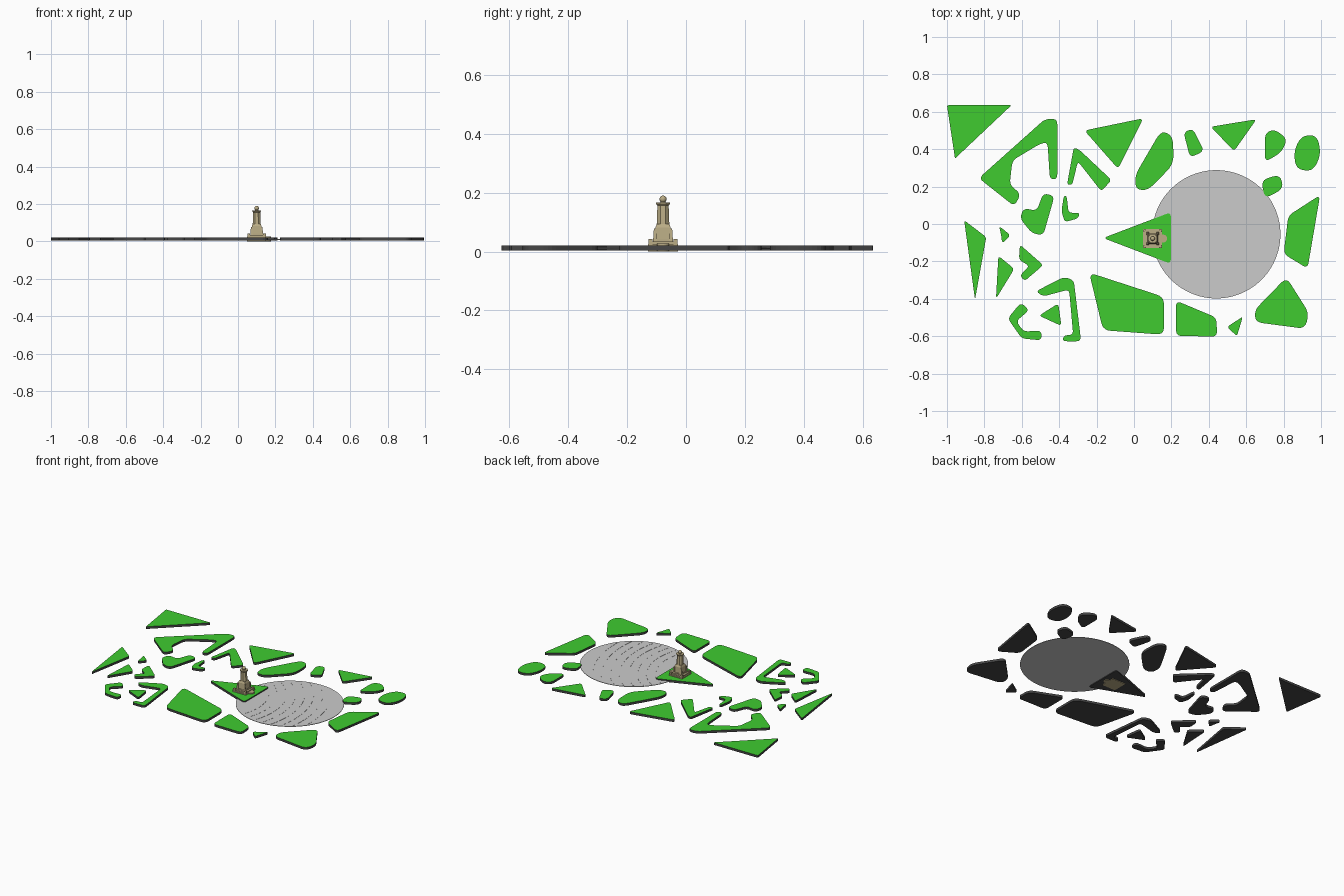
import bpy, bmesh, math
from mathutils import Vector

if "Cube" in bpy.data.objects:
    bpy.data.objects.remove(bpy.data.objects["Cube"])


def material(name, rgb):
    m = bpy.data.materials.new(name)
    m.diffuse_color = (*rgb, 1)
    m.use_nodes = True
    m.node_tree.nodes["Principled BSDF"].inputs["Base Color"].default_value = m.diffuse_color
    return m


GRASS = material("grass", (0.05, 0.60, 0.03))
SOIL = material("soil", (0.06, 0.06, 0.06))
STONE = material("stone", (0.50, 0.42, 0.24))


def finish(name, bm, mats=()):
    bmesh.ops.recalc_face_normals(bm, faces=bm.faces[:])
    me = bpy.data.meshes.new(name)
    bm.to_mesh(me)
    bm.free()
    for m in mats:
        me.materials.append(m)
    ob = bpy.data.objects.new(name, me)
    bpy.context.collection.objects.link(ob)
    return ob


def rounded(pts, r, n=5):
    """Round every corner of a closed outline with a short curve."""
    out = []
    for i, p in enumerate(pts):
        p, a, b = Vector(p), Vector(pts[i - 1]), Vector(pts[(i + 1) % len(pts)])
        s = p + (a - p).normalized() * min(r, (a - p).length * 0.45)
        e = p + (b - p).normalized() * min(r, (b - p).length * 0.45)
        for k in range(n + 1):
            t = k / n
            out.append(s * (1 - t) ** 2 + p * 2 * t * (1 - t) + e * t * t)
    return out


def slab(bm, outline, z0, z1):
    """Extrude an outline; the top face gets slot 0, the rest slot 1."""
    lo = [bm.verts.new((p[0], p[1], z0)) for p in outline]
    hi = [bm.verts.new((p[0], p[1], z1)) for p in outline]
    n = len(lo)
    bm.faces.new(lo[::-1]).material_index = 1
    bm.faces.new(hi).material_index = 0
    for i in range(n):
        j = (i + 1) % n
        bm.faces.new((lo[i], lo[j], hi[j], hi[i])).material_index = 1


def plot(name, r, *pts):
    bm = bmesh.new()
    slab(bm, rounded(pts, r), 0.004, 0.02)
    return finish("lawn_" + name, bm, (GRASS, SOIL))


# Lawns, left side
plot("far_corner", .008, (-1, .635), (-.655, .635), (-.957, .35))
plot("large_arch", .03, (-.83, .245), (-.475, .562), (-.41, .562), (-.41, .24), (-.45, .24),
     (-.462, .435), (-.50, .43), (-.65, .34), (-.665, .21), (-.605, .16), (-.64, .095))
plot("wedge", .02, (-.358, .21), (-.322, .41), (-.29, .395), (-.12, .235), (-.175, .175),
     (-.30, .335), (-.33, .21))
plot("small_hook", .02, (-.375, .15), (-.36, .15), (-.35, .06), (-.29, .06), (-.30, .03),
     (-.37, .01), (-.388, .07))
plot("bone", .03, (-.485, .165), (-.425, .15), (-.485, -.06), (-.545, -.05), (-.61, .03),
     (-.59, .085), (-.52, .07))
plot("left_sliver", .015, (-.908, .02), (-.79, -.07), (-.85, -.405))
plot("chip", .02, (-.722, -.01), (-.66, -.06), (-.705, -.105), (-.71, -.06))
plot("left_shard", .02, (-.725, -.17), (-.64, -.24), (-.738, -.40))
plot("arrow", .02, (-.61, -.11), (-.485, -.22), (-.585, -.305), (-.61, -.275), (-.56, -.225),
     (-.615, -.19))
plot("long_hook", .025, (-.525, -.36), (-.375, -.283), (-.322, -.30), (-.283, -.627),
     (-.382, -.627), (-.375, -.595), (-.325, -.593), (-.347, -.35), (-.485, -.387))
plot("bracket", .025, (-.605, -.42), (-.56, -.46), (-.63, -.52), (-.59, -.575), (-.495, -.57),
     (-.495, -.622), (-.60, -.612), (-.675, -.505))
plot("bracket_core", .02, (-.405, -.425), (-.388, -.545), (-.508, -.49))
# Lawns around the round plaza
plot("front_large", .04, (-.24, -.26), (.16, -.39), (.16, -.592), (-.165, -.568))
plot("front_middle", .03, (.225, -.41), (.44, -.50), (.445, -.602), (.225, -.598))
plot("front_chip", .015, (.582, -.495), (.55, -.60), (.498, -.55))
plot("front_right", .04, (.815, -.285), (.935, -.475), (.915, -.56), (.65, -.525), (.645, -.46))
plot("right", .03, (.995, .155), (.928, -.238), (.80, -.16), (.825, .045))
plot("back_right_oval", .05, (.895, .472), (.98, .475), (1.0, .37), (.955, .28), (.865, .295),
     (.855, .39))
plot("back_right_bean", .035, (.70, .485), (.75, .507), (.82, .455), (.79, .385), (.70, .33))
plot("back_right_triangle", .02, (.41, .52), (.655, .56), (.535, .39))
plot("back_drop", .03, (.265, .49), (.315, .51), (.375, .39), (.30, .355))
plot("back_lobe", .05, (.145, .50), (.208, .47), (.212, .32), (.075, .18), (.01, .185), (.005, .26))
plot("back_triangle", .025, (-.265, .50), (.05, .565), (-.085, .295))
plot("plaza_patch", .04, (.68, .235), (.78, .265), (.80, .19), (.70, .135))
plot("monument_point", .025, (-.165, -.075), (.197, .063), (.197, -.213))

# Round plaza, a thin disc
CX, CY, R = .44, -.055, .343
bm = bmesh.new()
slab(bm, [(CX + R * math.cos(a * math.tau / 96), CY + R * math.sin(a * math.tau / 96))
          for a in range(96)], .009, .012)
finish("round_plaza", bm)

# Sweeping shallow ridges in the paving, kept inside the disc
bm = bmesh.new()
for k in range(8):
    rad = .36 + .057 * k
    inside = []
    for s in range(161):
        a = math.radians(-60 + s * .9)
        d = Vector((math.cos(a), math.sin(a)))
        p = Vector((-.05, -.22)) + d * rad
        if (p - Vector((CX, CY))).length < R - .01:
            inside.append((p, d))
    if len(inside) > 2:
        outline = [p + d * .003 for p, d in inside] + [p - d * .003 for p, d in inside[::-1]]
        slab(bm, outline, .0115, .0130)
finish("paving_ridges", bm)

# Monument
MX, MY = .10, -.078


def block(name, w, z0, z1, top=None, sides=4, dx=0, dy=0):
    """Upright prism w wide across its flats, optionally tapering to top."""
    k = .5 / math.cos(math.pi / sides)
    bm = bmesh.new()
    rings = []
    for z, width in ((z0, w), (z1, w if top is None else top)):
        rings.append([bm.verts.new((
            MX + dx + width * k * math.cos((i + .5) * math.tau / sides),
            MY + dy + width * k * math.sin((i + .5) * math.tau / sides), z))
            for i in range(sides)])
    lo, hi = rings
    bm.faces.new(lo[::-1])
    bm.faces.new(hi)
    for i in range(sides):
        j = (i + 1) % sides
        bm.faces.new((lo[i], lo[j], hi[j], hi[i]))
    return finish("monument_" + name, bm, (STONE,))


block("foundation", .102, 0, .026)
block("terrace", .088, .026, .034)
block("front_apse", .042, 0, .028, sides=16, dx=.056)
block("plinth", .062, .034, .042)
block("lower_body", .056, .042, .082, .052)
block("lower_slope", .052, .082, .094, .042)
for i, (sx, sy) in enumerate(((1, 1), (1, -1), (-1, -1), (-1, 1))):
    block(f"corner_post_{i}", .014, .026, .042, dx=sx * .042, dy=sy * .042)
    block(f"buttress_{i}", .014, .034, .078, .008, dx=sx * .027, dy=sy * .027)
block("shaft", .043, .09, .158, .038, sides=8)
block("cornice", .038, .156, .162, .048, sides=8)
block("cap", .048, .162, .167, sides=8)
block("neck", .018, .167, .173, .014, sides=12)

# Ball on top
bm = bmesh.new()
bmesh.ops.create_uvsphere(bm, u_segments=20, v_segments=12, radius=.012)
bmesh.ops.translate(bm, verts=bm.verts[:], vec=(MX, MY, .178))
for f in bm.faces:
    f.smooth = True
finish("monument_ball", bm, (STONE,))
